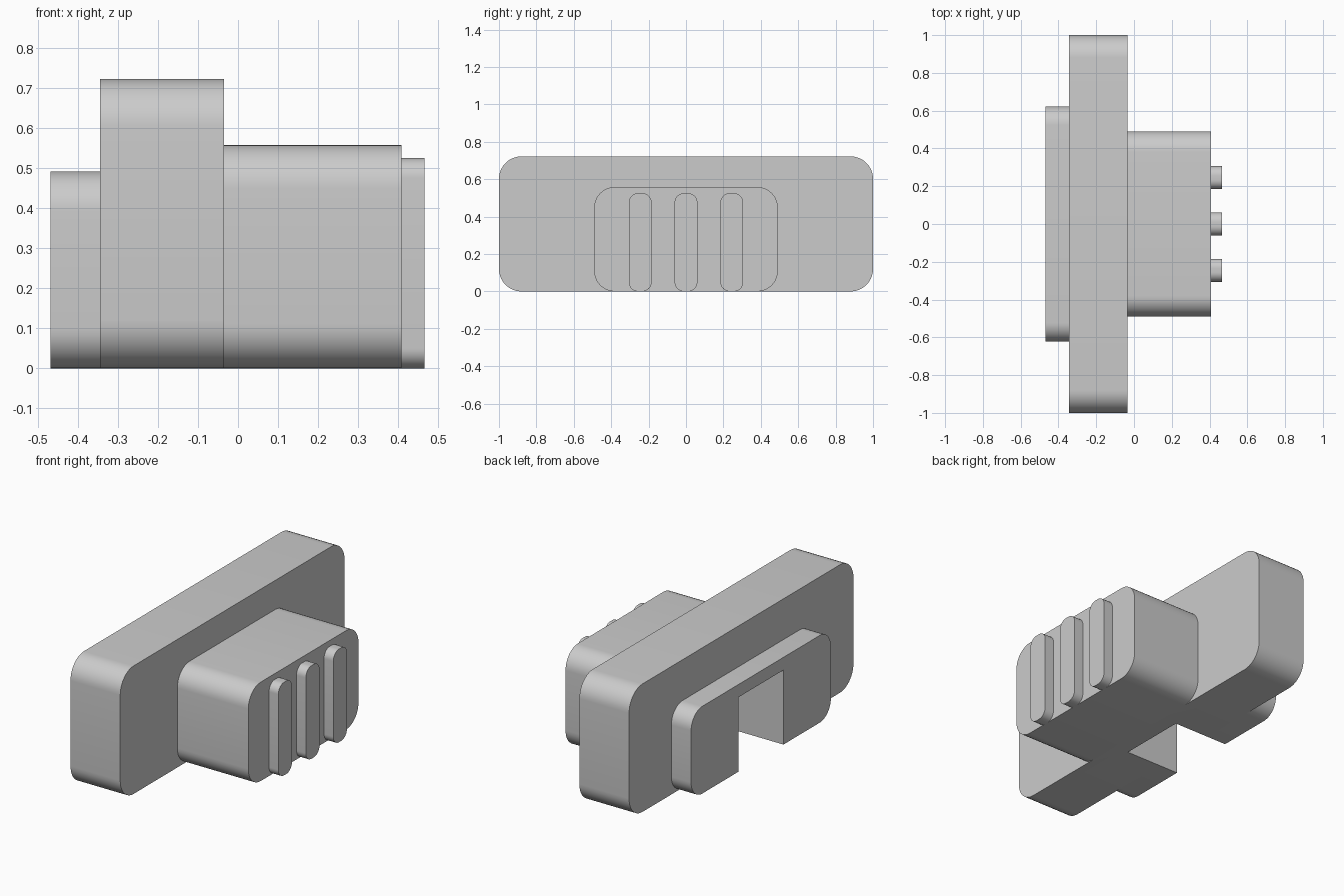
import bpy
import bmesh
from math import cos, sin, pi, radians

cube = bpy.data.objects.get("Cube")
if cube:
    bpy.data.objects.remove(cube, do_unlink=True)

# Single plain colour
grey = bpy.data.materials.new("plain_grey")
grey.use_nodes = True
colour = (0.6, 0.6, 0.6, 1)
grey.diffuse_color = colour
grey.node_tree.nodes["Principled BSDF"].inputs["Base Color"].default_value = colour


def rounded_slab(name, x0, x1, half_width, height, radius, y=0, steps=10):
    """Rounded rectangle in the YZ plane, standing on the ground, extruded along X."""
    corners = [(1, 1), (-1, 1), (-1, 0), (1, 0)]
    bm = bmesh.new()
    verts = []
    for quarter, (side, top) in enumerate(corners):
        cy = y + side * (half_width - radius)
        cz = height - radius if top else radius
        for i in range(steps + 1):
            a = (quarter + i / steps) * pi / 2
            verts.append(bm.verts.new((x0, cy + radius * cos(a), cz + radius * sin(a))))
    face = bm.faces.new(verts)
    extruded = bmesh.ops.extrude_face_region(bm, geom=[face])["geom"]
    moved = [v for v in extruded if isinstance(v, bmesh.types.BMVert)]
    bmesh.ops.translate(bm, verts=moved, vec=(x1 - x0, 0, 0))
    bmesh.ops.recalc_face_normals(bm, faces=bm.faces)
    mesh = bpy.data.meshes.new(name)
    bm.to_mesh(mesh)
    bm.free()
    mesh.materials.append(grey)
    obj = bpy.data.objects.new(name, mesh)
    bpy.context.collection.objects.link(obj)
    return obj


def activate(obj):
    bpy.ops.object.select_all(action="DESELECT")
    obj.select_set(True)
    bpy.context.view_layer.objects.active = obj


# Main slabs
body = rounded_slab("main_body", -0.345, -0.035, 1.0, 0.722, 0.12)
plate = rounded_slab("back_plate", -0.468, -0.345, 0.623, 0.492, 0.1)
grip = rounded_slab("grip_block", -0.035, 0.408, 0.491, 0.558, 0.11)
parts = [body, plate, grip]

# Three ribs on the grip end
for side, y in (("right", -0.245), ("middle", 0), ("left", 0.245)):
    parts.append(rounded_slab(f"{side}_rib", 0.408, 0.466, 0.061, 0.525, 0.05, y))

# Slot open at the bottom, through the plate and into the body
bpy.ops.mesh.primitive_cube_add(size=1, location=(-0.325, 0, 0.16))
cutter = bpy.context.object
cutter.name = "slot_cutter"
cutter.scale = (0.4, 0.4, 0.52)
cutter.hide_render = True
for obj in (body, plate):
    activate(obj)
    slot = obj.modifiers.new("slot", "BOOLEAN")
    slot.operation = "DIFFERENCE"
    slot.solver = "EXACT"
    slot.object = cutter
    bpy.ops.object.modifier_apply(modifier=slot.name)
bpy.data.objects.remove(cutter, do_unlink=True)

# Smooth corners, crisp rims
for obj in parts:
    activate(obj)
    bpy.ops.object.shade_smooth_by_angle(angle=radians(30))
